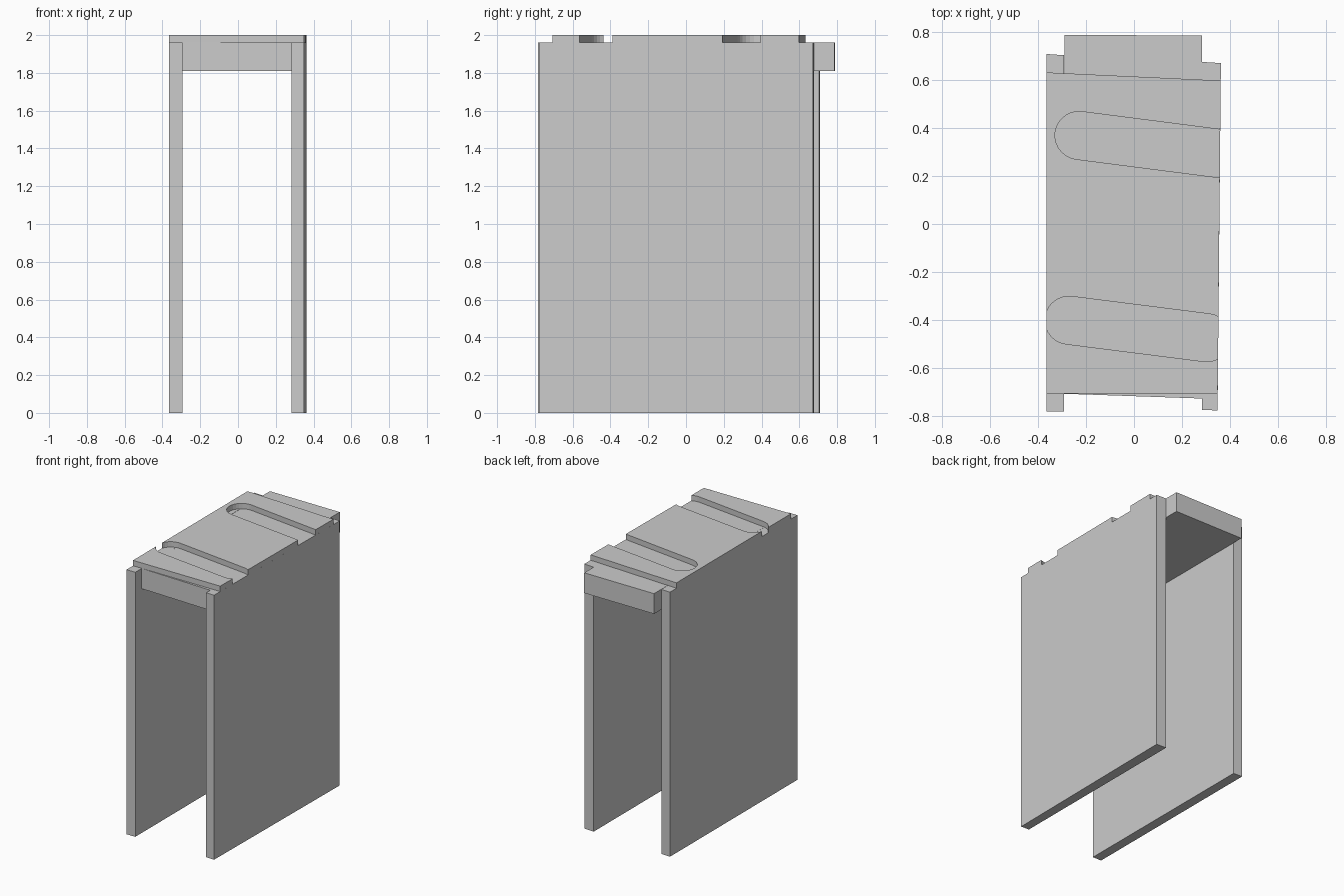
import bpy, bmesh, math
from math import cos, sin, pi

if "Cube" in bpy.data.objects:
    bpy.data.objects.remove(bpy.data.objects["Cube"])


def prism(name, outline, z0, z1):
    """Extrude a counter-clockwise plan outline from z0 to z1."""
    bm = bmesh.new()
    face = bm.faces.new([bm.verts.new((x, y, z0)) for x, y in outline])
    top = bmesh.ops.extrude_face_region(bm, geom=[face])
    bmesh.ops.translate(bm, vec=(0, 0, z1 - z0),
                        verts=[v for v in top["geom"] if isinstance(v, bmesh.types.BMVert)])
    bmesh.ops.recalc_face_normals(bm, faces=bm.faces)
    mesh = bpy.data.meshes.new(name)
    bm.to_mesh(mesh)
    bm.free()
    obj = bpy.data.objects.new(name, mesh)
    bpy.context.collection.objects.link(obj)
    return obj


def slot(start, end, r, n=14):
    """Plan outline of a round-ended slot between two centres."""
    a = math.atan2(end[1] - start[1], end[0] - start[0])
    pts = []
    for (cx, cy), base in ((end, a - pi / 2), (start, a + pi / 2)):
        pts += [(cx + r * cos(base + pi * i / n), cy + r * sin(base + pi * i / n))
                for i in range(n + 1)]
    return pts


def boolean(obj, other, op):
    mod = obj.modifiers.new(op.lower(), 'BOOLEAN')
    mod.operation = op
    mod.solver = 'EXACT'
    mod.object = other
    other.hide_render = True
    bpy.context.view_layer.objects.active = obj
    bpy.ops.object.modifier_apply(modifier=mod.name)
    bpy.data.objects.remove(other)


# Top block between the side walls
housing = prism("housing", [(-.293, -.709), (.283, -.729), (.283, .787), (-.291, .79)], 1.81, 1.96)

# Side walls, the right one slightly skewed
left_wall = prism("left_wall", [(-.365, -.784), (-.293, -.784), (-.293, .705), (-.365, .71)], 0, 1.96)
right_wall = prism("right_wall", [(.283, -.776), (.349, -.779), (.363, .672), (.283, .677)], 0, 1.96)

# Raised top plate with two slanted round-ended grooves
top_plate = prism("top_plate", [(-.365, -.708), (.3495, -.708), (.3622, .599), (-.365, .633)], 1.96, 2.0)
for start, end in (((-.23, .37), (.6, .263)), ((-.272, -.402), (.304, -.475))):
    boolean(top_plate, prism("groove_cutter", slot(start, end, .1), 1.9, 2.1), 'DIFFERENCE')

# Join everything into one solid
for part in (left_wall, right_wall, top_plate):
    boolean(housing, part, 'UNION')
